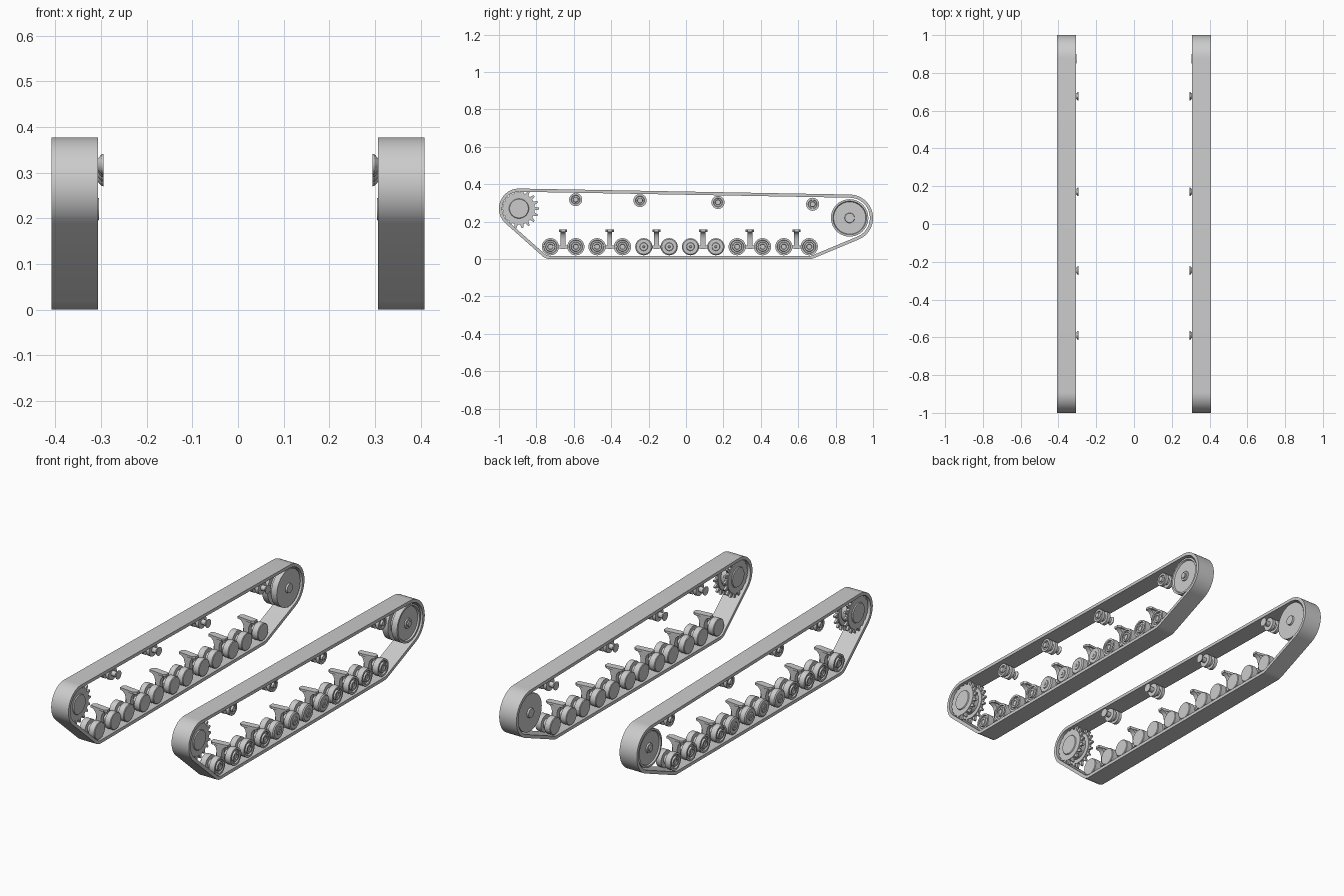
import bpy, bmesh, math
from mathutils import Vector

cube = bpy.data.objects.get("Cube")
if cube:
    bpy.data.objects.remove(cube, do_unlink=True)

grey = bpy.data.materials.new("plain_grey")
grey.use_nodes = True
COLOUR = (0.6, 0.6, 0.6, 1)
grey.diffuse_color = COLOUR
grey.node_tree.nodes["Principled BSDF"].inputs["Base Color"].default_value = COLOUR


def finish(bm, name):
    """Turn a left-hand bmesh into an object mirrored to the right."""
    bmesh.ops.recalc_face_normals(bm, faces=bm.faces)
    mesh = bpy.data.meshes.new(name)
    bm.to_mesh(mesh)
    bm.free()
    mesh.materials.append(grey)
    obj = bpy.data.objects.new(name, mesh)
    bpy.context.collection.objects.link(obj)
    obj.modifiers.new("Mirror", "MIRROR").use_mirror_merge = False
    bpy.ops.object.select_all(action="DESELECT")
    obj.select_set(True)
    bpy.context.view_layer.objects.active = obj
    bpy.ops.object.shade_smooth_by_angle(angle=math.radians(32))
    return obj


def lathe(bm, profile, y, z, n=32):
    """Spin (x, radius) points around an axle running along x; ends are capped."""
    rings = [[bm.verts.new((x, y + r * math.cos(math.tau * i / n),
                            z + r * math.sin(math.tau * i / n))) for i in range(n)]
             for x, r in profile]
    for a, b in zip(rings, rings[1:]):
        for i in range(n):
            j = (i + 1) % n
            bm.faces.new((a[i], a[j], b[j], b[i]))
    bm.faces.new(rings[0])
    bm.faces.new(rings[-1])


def prism(bm, outline, axis, lo, hi):
    """Extrude a flat outline along x (y, z points) or along y (x, z points)."""
    def place(p, t):
        return (t, p[0], p[1]) if axis == "x" else (p[0], t, p[1])
    a = [bm.verts.new(place(p, lo)) for p in outline]
    b = [bm.verts.new(place(p, hi)) for p in outline]
    bm.faces.new(a)
    bm.faces.new(b)
    for i in range(len(a)):
        j = (i + 1) % len(a)
        bm.faces.new((a[i], a[j], b[j], b[i]))


def wrap(circles, grow):
    """Belt outline around circles listed counter-clockwise in the y-z plane."""
    angles = []
    for (y1, z1, r1), (y2, z2, r2) in zip(circles, circles[1:] + circles[:1]):
        d = Vector((y2 - y1, z2 - z1))
        angles.append(math.atan2(d.y, d.x) - math.acos((r1 - r2) / d.length))
    points = []
    for k, (y, z, r) in enumerate(circles):
        start, sweep = angles[k - 1], (angles[k] - angles[k - 1]) % math.tau
        steps = max(6, int(sweep * 10))
        for i in range(steps + 1):
            t = start + sweep * i / steps
            points.append((y + (r + grow) * math.cos(t), z + (r + grow) * math.sin(t)))
    return points


INNER, OUTER = 0.306, 0.408
SPROCKET, IDLER = (-0.893, 0.27), (0.875, 0.22)
WHEEL_Z, HALF_PAIR = 0.066, 0.068
BOGIES = [-0.657 + 0.2496 * i for i in range(6)]

# Track belt: a closed band
circles = [(BOGIES[0] - HALF_PAIR, WHEEL_Z, 0.066), (BOGIES[-1] + HALF_PAIR, WHEEL_Z, 0.066),
           (*IDLER, 0.125), (*SPROCKET, 0.107)]
bm = bmesh.new()
loops = [[bm.verts.new((x, y, z)) for y, z in wrap(circles, grow)]
         for x, grow in ((INNER, 0), (OUTER, 0), (OUTER, -0.017), (INNER, -0.017))]
for a, b in zip(loops, loops[1:] + loops[:1]):
    for i in range(len(a)):
        j = (i + 1) % len(a)
        bm.faces.new((a[i], a[j], b[j], b[i]))
finish(bm, "track_belt")

# Drive sprocket: drum, hub and two toothed rings
bm = bmesh.new()
lathe(bm, [(0.314, 0.05), (0.319, 0.053), (0.319, 0.083), (0.338, 0.083), (0.338, 0.06),
           (0.376, 0.06), (0.376, 0.083), (0.395, 0.083), (0.395, 0.053), (0.4, 0.05)],
      *SPROCKET, 40)
TEETH = 18
gear = []
for i in range(TEETH):
    for part, r in ((-0.32, 0.085), (-0.12, 0.106), (0.12, 0.106), (0.32, 0.085)):
        t = math.tau * (i + part) / TEETH
        gear.append((SPROCKET[0] + r * math.cos(t), SPROCKET[1] + r * math.sin(t)))
for x in (0.322, 0.38):
    prism(bm, gear, "x", x, x + 0.012)
finish(bm, "drive_sprocket")

# Idler wheel: two rims, a hub and an axle cap
bm = bmesh.new()
lathe(bm, [(0.304, 0.024), (0.313, 0.026), (0.313, 0.1), (0.346, 0.1), (0.346, 0.075),
           (0.368, 0.075), (0.368, 0.1), (0.401, 0.1), (0.401, 0.09), (0.393, 0.086),
           (0.393, 0.027), (0.4, 0.025), (0.4, 0.015), (0.407, 0.015)], *IDLER, 40)
finish(bm, "idler_wheel")

# Road wheels: twin discs, ribbed on the outside; the middle bogies have plain faces
bm = bmesh.new()
for k, centre in enumerate(BOGIES):
    face = [(0.4, 0.046), (0.4, 0.036), (0.392, 0.034), (0.392, 0.026),
            (0.402, 0.024), (0.402, 0.015), (0.397, 0.013)]
    if k in (2, 3):
        face = [(0.396, 0.046), (0.401, 0.04), (0.401, 0.022), (0.405, 0.02),
                (0.405, 0.007), (0.407, 0.005)]
    for side in (-1, 1):
        lathe(bm, [(0.312, 0.043), (0.315, 0.046), (0.346, 0.046), (0.346, 0.025),
                   (0.368, 0.025), (0.368, 0.046)] + face, centre + side * HALF_PAIR, WHEEL_Z, 28)
finish(bm, "road_wheels")

# Bogie brackets: post, flared head and rocker beam between the wheel discs
bm = bmesh.new()
mid = 0.357
right_half = [(0.014, 0.055), (0.014, 0.105), (0.02, 0.128), (0.032, 0.141), (0.049, 0.147)]
flare = [(mid + x, z) for x, z in right_half] + [(mid - x, z) for x, z in reversed(right_half)]
half_plate = [(0.05, -0.012), (0.05, 0.012), (0.035, 0.022)]
plate = [(mid + x, y) for x, y in half_plate] + [(mid - x, -y) for x, y in half_plate]
for centre in BOGIES:
    prism(bm, flare, "y", centre - 0.013, centre + 0.013)
    low = [bm.verts.new((x, centre + y, 0.145)) for x, y in plate]
    top = [bm.verts.new((x, centre + y, 0.157)) for x, y in plate]
    bm.faces.new(low)
    bm.faces.new(top)
    for i in range(len(low)):
        j = (i + 1) % len(low)
        bm.faces.new((low[i], low[j], top[j], top[i]))
    beam = [(centre - HALF_PAIR, 0.057), (centre + HALF_PAIR, 0.057),
            (centre + HALF_PAIR, 0.073), (centre - HALF_PAIR, 0.073)]
    prism(bm, beam, "x", 0.349, 0.365)
finish(bm, "bogie_brackets")

# Return rollers: twin rims with a flared mount on the inside
bm = bmesh.new()
for y, z in ((-0.59, 0.318), (-0.246, 0.313), (0.171, 0.303), (0.677, 0.293)):
    lathe(bm, [(0.295, 0.023), (0.299, 0.022), (0.306, 0.014), (0.33, 0.014), (0.33, 0.035),
               (0.348, 0.035), (0.348, 0.02), (0.366, 0.02), (0.366, 0.035), (0.384, 0.035),
               (0.384, 0.024), (0.379, 0.022), (0.379, 0.015), (0.39, 0.013)], y, z, 24)
finish(bm, "return_rollers")
